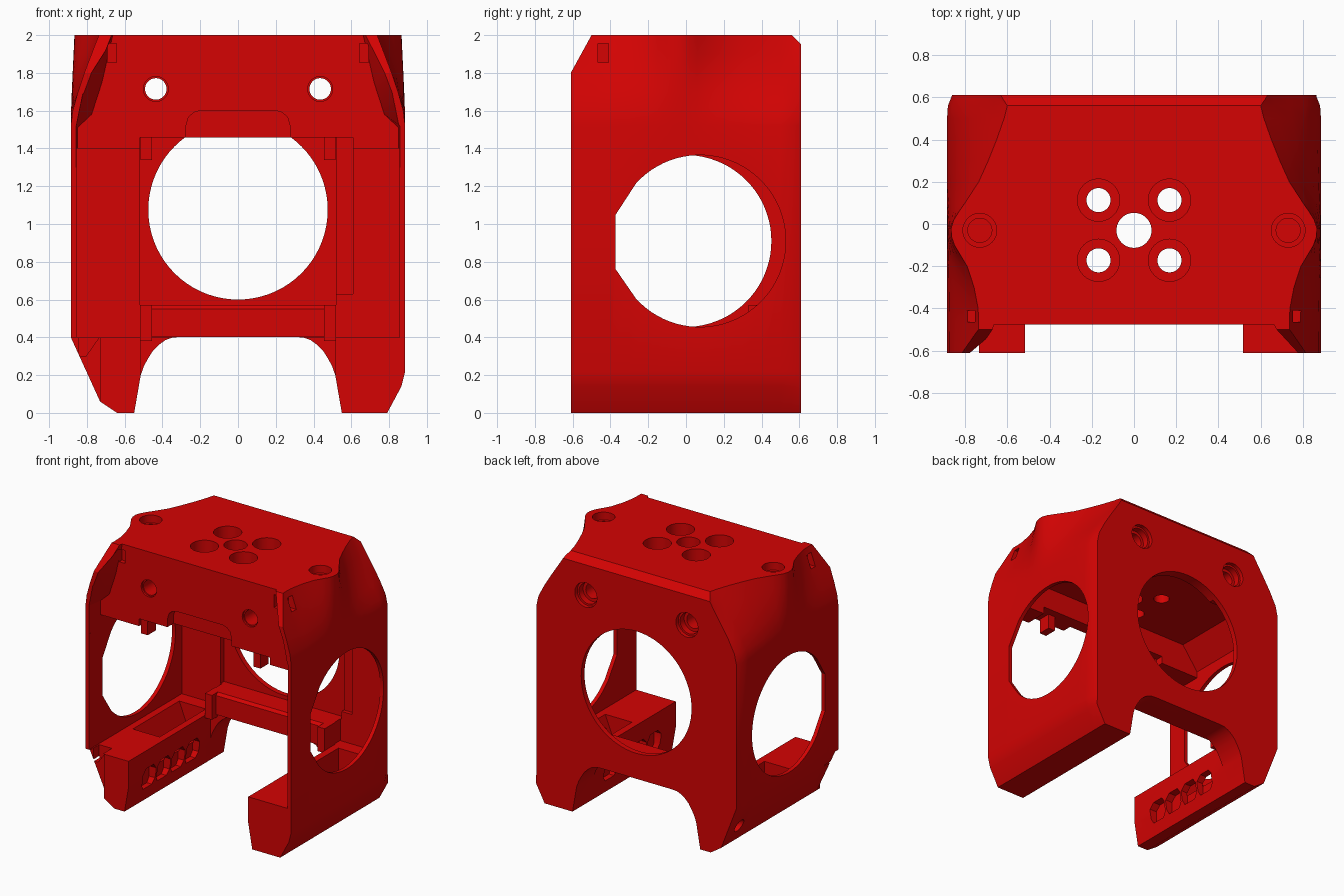
import bpy, bmesh, math

if "Cube" in bpy.data.objects:
    bpy.data.objects.remove(bpy.data.objects["Cube"])

red = bpy.data.materials.new("red_plastic")
red.diffuse_color = (0.66, 0.001, 0.001, 1)
red.use_nodes = True
red.node_tree.nodes["Principled BSDF"].inputs["Base Color"].default_value = red.diffuse_color


def mesh_object(name, rings):
    """Skin a list of equal-length point rings into a closed solid."""
    bm = bmesh.new()
    vr = [[bm.verts.new(p) for p in ring] for ring in rings]
    n = len(vr[0])
    for a, b in zip(vr, vr[1:]):
        for i in range(n):
            j = (i + 1) % n
            bm.faces.new((a[i], a[j], b[j], b[i]))
    bm.faces.new(vr[0])
    bm.faces.new(vr[-1])
    bmesh.ops.recalc_face_normals(bm, faces=bm.faces[:])
    me = bpy.data.meshes.new(name)
    bm.to_mesh(me)
    bm.free()
    me.materials.append(red)
    ob = bpy.data.objects.new(name, me)
    bpy.context.collection.objects.link(ob)
    return ob


def place(p, axis, d):
    u, v = p
    return {'x': (d, u, v), 'y': (u, d, v), 'z': (u, v, d)}[axis]


def prism(name, axis, a, b, prof, prof2=None):
    """Extrude (or loft) a 2D profile from a to b along an axis."""
    return mesh_object(name, [[place(p, axis, a) for p in prof],
                              [place(p, axis, b) for p in (prof2 or prof)]])


def box(name, x0, x1, y0, y1, z0, z1):
    return prism(name, 'z', z0, z1, [(x0, y0), (x1, y0), (x1, y1), (x0, y1)])


def circle(u, v, r, n=40):
    return [(u + r * math.cos(2 * math.pi * i / n), v + r * math.sin(2 * math.pi * i / n))
            for i in range(n)]


def drill(axis, a, b, u, v, r, n=40):
    cut(prism("cutter", axis, a, b, circle(u, v, r, n)))


def sym(half):
    """Mirror a right-hand profile to a closed symmetric one."""
    return half + [(-u, v) for u, v in reversed(half)]


def cut(tool):
    m = body.modifiers.new("bool", 'BOOLEAN')
    m.operation, m.solver, m.object = 'DIFFERENCE', 'EXACT', tool
    bpy.context.view_layer.objects.active = body
    bpy.ops.object.modifier_apply(modifier=m.name)
    bpy.data.objects.remove(tool, do_unlink=True)


# Outer shell: sides sweep in towards a waisted top with a lug on each side
stations = [(-.61, .745), (-.475, .735), (-.4, .738), (-.3, .757), (-.2, .79), (-.15, .82),
            (-.1, .85), (-.06, .864), (-.02, .866), (.02, .853), (.06, .828), (.1, .80),
            (.2, .735), (.3, .69), (.4, .65), (.5, .615), (.56, .60), (.61, .60)]
sweep = [(1.52, 0), (1.6, .07), (1.7, .27), (1.8, .51), (1.9, .76), (2, 1)]
rings = []
for y, xt in stations:
    xo = .885 if y < .55 else .885 - .4 * (y - .55)      # softened rear corners
    up = [(xo - (xo - xt) * s, z) for z, s in sweep]
    right = [(.55, 0), (.79, 0), (.865, .14), (xo, .22)] + up
    left = [(-x, z) for x, z in reversed(up)] + [(-xo, .4), (-.73, .06), (-.64, 0), (-.55, 0)]
    rings.append([(x, y, z) for x, z in right + left])
body = mesh_object("housing", rings)

# Sloped front corners and small rear top chamfer
cut(prism("cutter", 'x', -1, 1, [(-.665, 1.7), (-.445, 2.1), (-.665, 2.1)]))
cut(prism("cutter", 'x', -1, 1, [(.66, 1.9), (.66, 2.05), (.51, 2.05)]))

# Recess of the front face between the two side fins
cut(prism("cutter", 'y', -.62, -.475,
          sym([(.857, 1.3), (.857, 1.52), (.82, 1.7), (.782, 1.8), (.68, 2.1)]),
          sym([(.85, 1.3), (.85, 1.51), (.775, 1.58), (.72, 1.75), (.64, 2.1)])))

# Hollow interior, front opening, channel between the rails, arched underside
cut(prism("cutter", 'y', -.30, .53, sym([(.855, .4), (.855, 1.45), (.72, 1.63)])))
cut(box("cutter", -.855, .855, -.7, -.25, .4, 1.4))
cut(box("cutter", -.52, .61, -.7, -.25, 1.3, 1.457))
cut(box("cutter", -.515, .515, -.7, .40, -.1, .45))
cut(prism("cutter", 'y', -.7, .7, sym([(.567, -.1), (.515, .2), (.497, .25), (.475, .29),
                                       (.45, .33), (.42, .36), (.385, .385), (.35, .398),
                                       (.31, .402)])))
cut(box("cutter", -.52, .52, .4, .57, .57, 1.46))
cut(box("cutter", .5, .61, .4, .56, .63, 1.46))

# Large round opening in the back
drill('y', .3, .7, 0, 1.075, .475, 72)


# Side openings: round with a flattened front edge, one set further forward
def side_hole(c, flat, r=.455):
    arc = [math.radians(138 - 276 * i / 60) for i in range(61)]
    return [(c + r * math.cos(a), .91 + r * math.sin(a)) for a in arc] + [(flat, .76), (flat, 1.05)]


cut(prism("cutter", 'x', .80, .95, side_hole(.073, -.372)))
cut(prism("cutter", 'x', -.80, -.95, side_hole(-.003, -.445)))

# Mounting holes in the top
drill('z', 1.4, 2.1, 0, -.03, .083)
for x in (-.168, .168):
    for y in (-.172, .113):
        drill('z', 1.4, 2.1, x, y, .057)
        drill('z', 1.90, 2.1, x, y, .1)
for s in (-1, 1):
    # Blind lug holes
    drill('z', 1.94, 2.1, s * .73, -.03, .08)
    drill('z', 1.88, 2.1, s * .73, -.03, .057)
    # Bolt holes through front and back, counterbored
    drill('y', -.7, .7, s * .435, 1.715, .057)
    drill('y', -.7, -.46, s * .435, 1.715, .066)
    drill('y', .53, .7, s * .435, 1.715, .08)
    drill('y', .58, .7, s * .435, 1.715, .095)
    # Small rectangular slots at the fins
    xs = sorted((s * .72, s * .9))
    cut(box("cutter", xs[0], xs[1], -.465, -.41, 1.855, 1.955))
    xs = sorted((s * .642, s * .69))
    cut(box("cutter", xs[0], xs[1], -.5, -.44, 1.855, 1.955))
    # Tapered pocket in the rail top
    cut(prism("cutter", 'y', -.15, .42,
              [(s * .57, .2), (s * .72, .2), (s * .82, .45), (s * .57, .45)]))
    # Row of vents along the inner rail face
    for i in range(4):
        y = -.43 + i * .178
        cut(prism("cutter", 'x', s * .45, s * .575,
                  [(y + .02, .10), (y + .13, .10), (y + .16, .14), (y + .16, .22),
                   (y + .13, .26), (y + .04, .26), (y, .22), (y, .14)]))

# Rounded blind notch above the front opening
cut(prism("cutter", 'y', -.6, -.40,
          sym([(.275, 1.4), (.275, 1.52), (.262, 1.565), (.235, 1.59), (.2, 1.6)])))

# Left rail front relief and screw hole in its chamfer
cut(box("cutter", -.95, -.727, -.7, -.57, -.1, .40))
cut(prism("cutter", 'y', -.7, -.5, [(-.845, .42), (-.735, .42), (-.735, .40), (-.805, .30), (-.845, .30)]))
drill('x', -1, -.7, .48, .2, .05, 24)

# Sill along the bottom of the back wall, with end posts
parts = [body, prism("back_sill", 'x', -.51, .51,
                     [(.38, .402), (.58, .402), (.58, .57), (.40, .57), (.38, .55)])]
for s, side in ((-1, "left"), (1, "right")):
    x0, x1 = sorted((s * .455, s * .515))
    parts.append(box(side + "_sill_post", x0, x1, .33, .46, .38, .57))
    # Locating tab under the front plate
    parts.append(box(side + "_locating_tab", x0, x1, -.46, -.36, 1.34, 1.47))

# Smooth curved areas, keep machined edges crisp
for ob in parts:
    bpy.ops.object.select_all(action='DESELECT')
    ob.select_set(True)
    bpy.context.view_layer.objects.active = ob
    bpy.ops.object.shade_smooth_by_angle(angle=math.radians(28))
